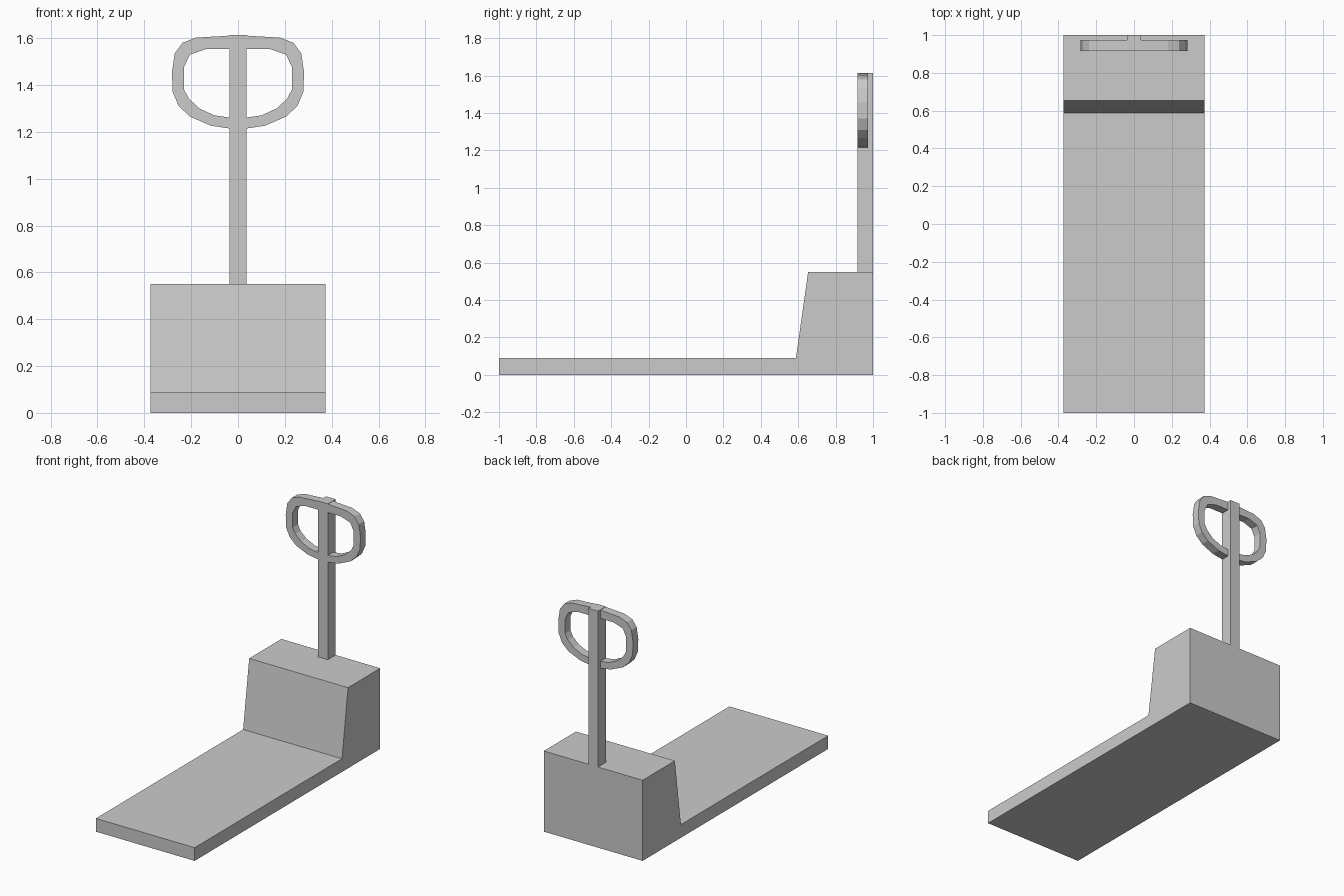
import bpy
import bmesh

if "Cube" in bpy.data.objects:
    bpy.data.objects.remove(bpy.data.objects["Cube"])


def make_object(name, bm):
    bmesh.ops.recalc_face_normals(bm, faces=bm.faces)
    mesh = bpy.data.meshes.new(name)
    bm.to_mesh(mesh)
    bm.free()
    obj = bpy.data.objects.new(name, mesh)
    bpy.context.collection.objects.link(obj)
    return obj


def extrude(bm, faces, vec):
    ret = bmesh.ops.extrude_face_region(bm, geom=faces)
    verts = [g for g in ret["geom"] if isinstance(g, bmesh.types.BMVert)]
    bmesh.ops.translate(bm, verts=verts, vec=vec)


# Low platform and sloped housing, one side profile extruded across x
profile = [(-1, 0), (1, 0), (1, 0.55), (0.653, 0.55), (0.588, 0.09), (-1, 0.09)]
bm = bmesh.new()
face = bm.faces.new([bm.verts.new((-0.373, y, z)) for y, z in profile])
extrude(bm, [face], (0.746, 0, 0))
make_object("platform_body", bm)

# Square steering post
bm = bmesh.new()
post = [(-0.036, 0.916), (0.036, 0.916), (0.036, 1), (-0.036, 1)]
face = bm.faces.new([bm.verts.new((x, y, 0.55)) for x, y in post])
extrude(bm, [face], (0, 0, 1.063))
make_object("steering_post", bm)

# Handle loop: right half of outer and inner outlines, mirrored to a closed ring
outer = [(0, 1.613), (0.18, 1.602), (0.237, 1.58), (0.27, 1.535), (0.282, 1.455),
         (0.279, 1.37), (0.253, 1.31), (0.205, 1.265), (0.115, 1.226), (0, 1.209)]
inner = [(0, 1.553), (0.137, 1.553), (0.205, 1.53), (0.23, 1.478), (0.23, 1.43),
         (0.23, 1.38), (0.21, 1.342), (0.165, 1.3), (0.1, 1.27), (0, 1.256)]


def full_loop(bm, half):
    pts = half + [(-x, z) for x, z in half[-2:0:-1]]
    return [bm.verts.new((x, 0.917, z)) for x, z in pts]


bm = bmesh.new()
a, b = full_loop(bm, outer), full_loop(bm, inner)
n = len(a)
faces = [bm.faces.new((a[i], a[(i + 1) % n], b[(i + 1) % n], b[i])) for i in range(n)]
extrude(bm, faces, (0, 0.057, 0))
make_object("handle_loop", bm)
